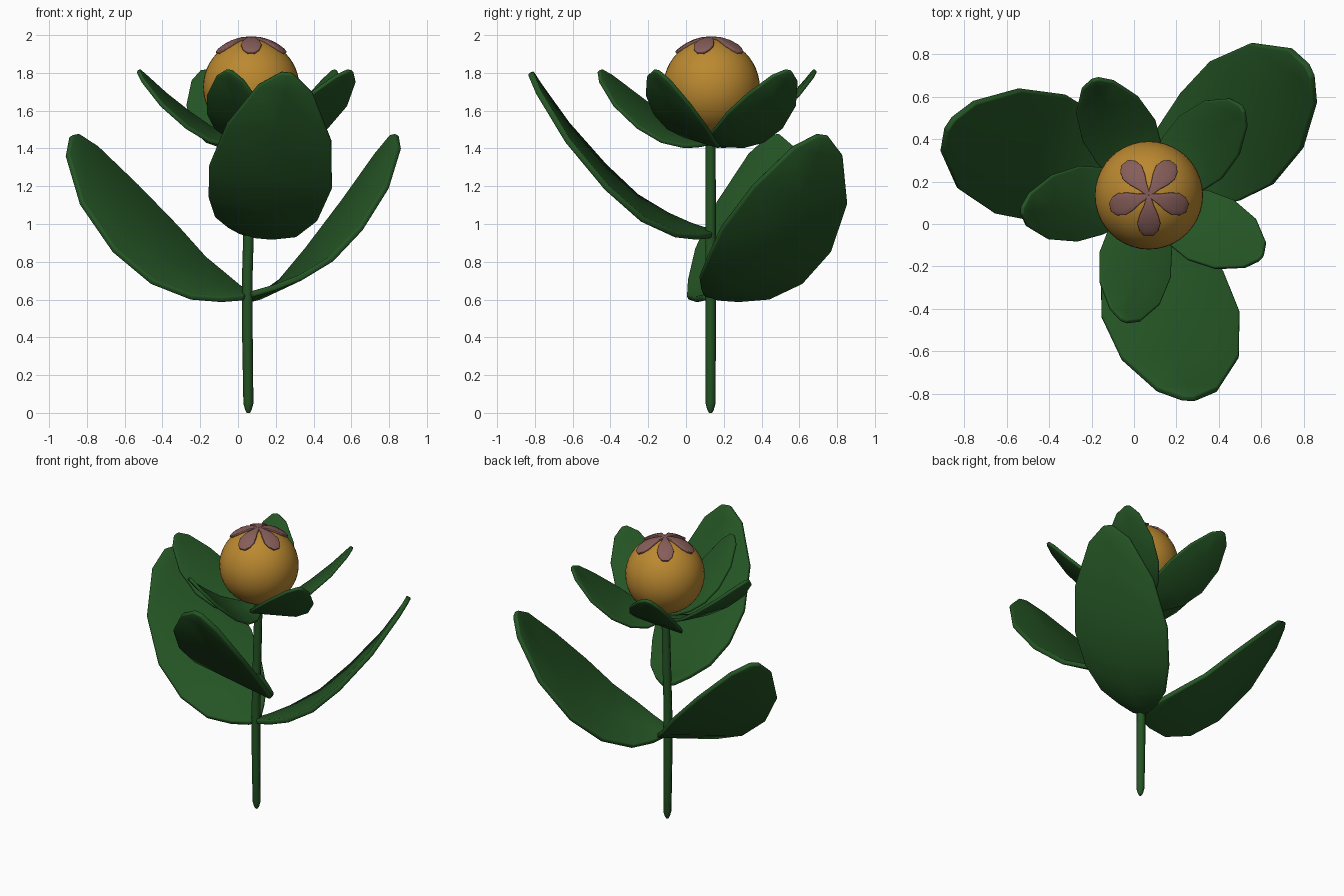
import bpy, bmesh, math
from mathutils import Vector, Matrix

if "Cube" in bpy.data.objects:
    bpy.data.objects.remove(bpy.data.objects["Cube"])


def material(name, rgb):
    m = bpy.data.materials.new(name)
    m.diffuse_color = (*rgb, 1)
    m.use_nodes = True
    m.node_tree.nodes["Principled BSDF"].inputs["Base Color"].default_value = m.diffuse_color
    return m


green = material("leaf_green", (0.018, 0.09, 0.018))
gold = material("fruit_gold", (0.50, 0.25, 0.03))
rose = material("crown_rose", (0.24, 0.11, 0.10))


def finish(ob, mat, angle):
    ob.data.materials.append(mat)
    bpy.ops.object.select_all(action='DESELECT')
    ob.select_set(True)
    bpy.context.view_layer.objects.active = ob
    bpy.ops.object.shade_smooth_by_angle(angle=math.radians(angle))


def blade(name, rows, thickness, mat):
    """Strip of (left, middle, right) points thickened into a blade."""
    bm = bmesh.new()
    grid = [[bm.verts.new(p) for p in row] for row in rows]
    for a, b in zip(grid, grid[1:]):
        for i in range(len(a) - 1):
            bm.faces.new((a[i], a[i + 1], b[i + 1], b[i]))
    bmesh.ops.recalc_face_normals(bm, faces=bm.faces)
    me = bpy.data.meshes.new(name)
    bm.to_mesh(me)
    bm.free()
    ob = bpy.data.objects.new(name, me)
    bpy.context.collection.objects.link(ob)
    s = ob.modifiers.new("thick", 'SOLIDIFY')
    s.thickness, s.offset = thickness, 0
    b = ob.modifiers.new("round", 'BEVEL')
    b.width, b.segments = thickness * 0.3, 2
    finish(ob, mat, 50)
    return ob


# Leaf profile: distance out, height, half width
LEAF = [(0.0, 0.0, 0.045), (0.09, 0.012, 0.13), (0.21, 0.045, 0.225),
        (0.385, 0.135, 0.295), (0.57, 0.30, 0.33), (0.776, 0.535, 0.28),
        (0.93, 0.765, 0.145), (0.975, 0.85, 0.03)]


def leaf(name, base, heading, scale=1.0, tilt=0.0, thickness=0.032):
    roll = math.radians(15)
    rows = []
    for i, (u, h, w) in enumerate(LEAF):
        p, q = LEAF[max(i - 1, 0)], LEAF[min(i + 1, len(LEAF) - 1)]
        slope = math.atan2(q[1] - p[1], q[0] - p[0])
        normal = Vector((-math.sin(slope), 0, math.cos(slope)))
        across = Vector((0, math.cos(roll), 0)) - normal * math.sin(roll)
        c = Vector((u, 0, h))
        rows.append([c + across * w, c, c - across * w])
    m = (Matrix.Translation(base) @ Matrix.Rotation(math.radians(heading), 4, 'Z')
         @ Matrix.Rotation(math.radians(tilt), 4, 'Y') @ Matrix.Scale(scale, 4))
    blade(name, [[m @ v for v in r] for r in rows], thickness, green)


# Stem
cu = bpy.data.curves.new("stem", 'CURVE')
cu.dimensions = '3D'
cu.bevel_depth, cu.bevel_resolution, cu.use_fill_caps = 0.028, 2, True
path = [(0.055, 0, 0.3), (0.055, 0.015, 0.6), (0.055, 0.05, 0.95),
        (0.05, 0.4, 1), (0.05, 0.75, 1), (0.06, 1.1, 1), (0.07, 1.48, 0.95)]
sp = cu.splines.new('POLY')
sp.points.add(len(path) - 1)
for pt, (x, z, r) in zip(sp.points, path):
    pt.co, pt.radius = (x, 0.13, z, 1), r
tmp = bpy.data.objects.new("stem_path", cu)
bpy.context.collection.objects.link(tmp)
bpy.context.view_layer.update()
me = bpy.data.meshes.new_from_object(tmp.evaluated_get(bpy.context.evaluated_depsgraph_get()))
bpy.data.objects.remove(tmp)
stem = bpy.data.objects.new("stem", me)
bpy.context.collection.objects.link(stem)
finish(stem, green, 60)

# Large leaves
leaf("front_leaf", (0.05, 0.13, 0.95), 282.4)
leaf("right_leaf", (0.055, 0.13, 0.62), 37.5)
leaf("left_leaf", (0.045, 0.13, 0.62), 159.5)

# Sepals cupping the fruit
CX, CY, CZ, R = 0.07, 0.135, 1.725, 0.255
for k in range(5):
    leaf(f"sepal_{k + 1}", (CX, CY, 1.435), 258.8 + 72 * k, 0.55, 9, 0.022)

# Fruit
bpy.ops.mesh.primitive_uv_sphere_add(segments=40, ring_count=24, radius=R, location=(CX, CY, CZ))
fruit = bpy.context.object
fruit.name = "fruit"
finish(fruit, gold, 60)

# Crown petals draped over the top of the fruit: distance out, half width
PETAL = [(0.0, 0.008), (0.05, 0.024), (0.09, 0.043), (0.13, 0.054),
         (0.165, 0.044), (0.188, 0.02)]
for k in range(5):
    rot = Matrix.Rotation(math.radians(270 + 72 * k), 3, 'Z')
    rows = []
    for u, w in PETAL:
        row = []
        for v in (w, w / 2, 0, -w / 2, -w):
            z = math.sqrt((R + 0.006) ** 2 - u * u - v * v)
            row.append(rot @ Vector((u, v, z)) + Vector((CX, CY, CZ)))
        rows.append(row)
    blade(f"crown_petal_{k + 1}", rows, 0.016, rose)
